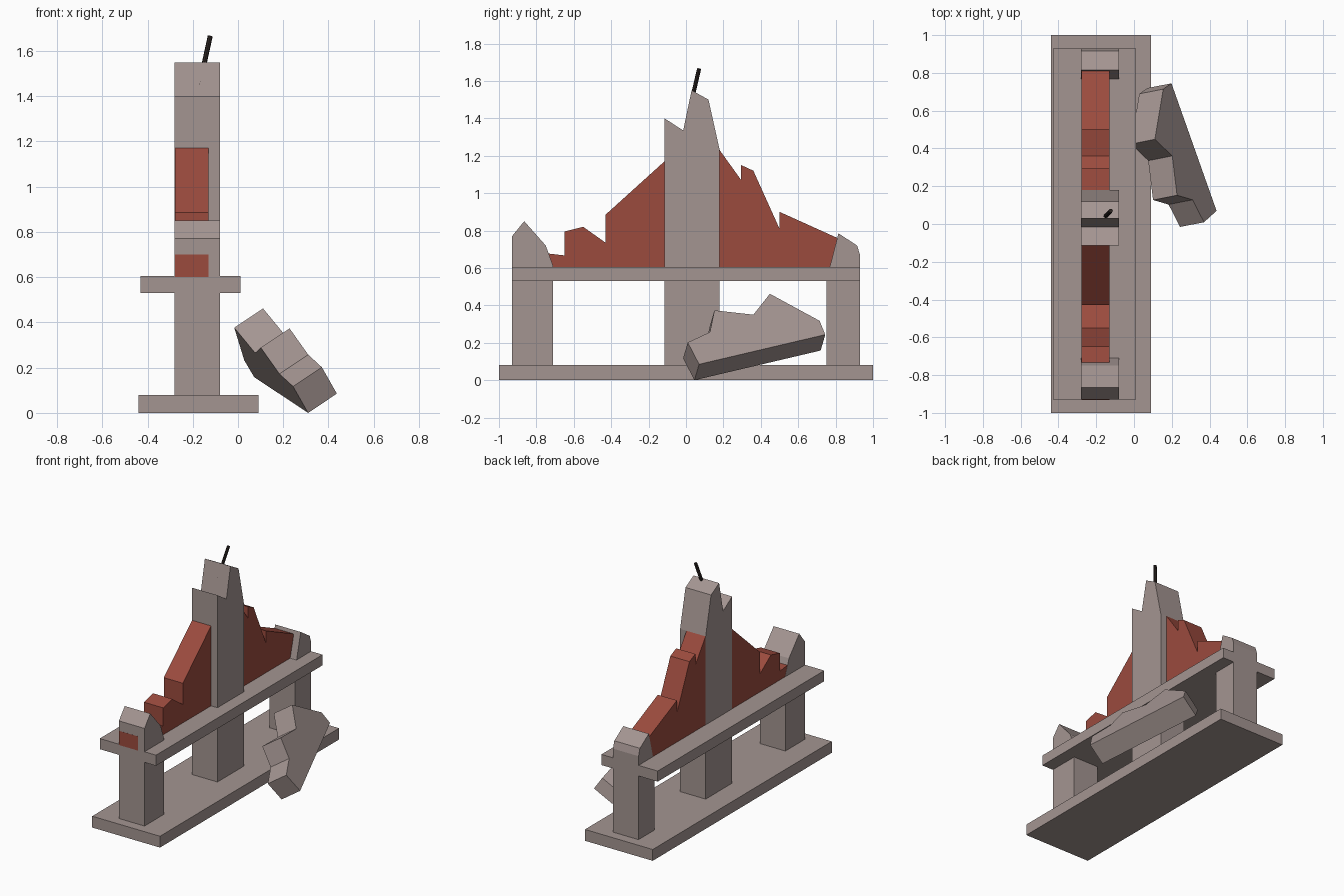
import bpy, bmesh
from mathutils import Matrix, Vector

if "Cube" in bpy.data.objects:
    bpy.data.objects.remove(bpy.data.objects["Cube"])


def material(name, rgb):
    m = bpy.data.materials.new(name)
    m.diffuse_color = (*rgb, 1)
    m.use_nodes = True
    m.node_tree.nodes["Principled BSDF"].inputs["Base Color"].default_value = m.diffuse_color
    return m


stone = material("stone", (0.37, 0.30, 0.285))
brick = material("brick", (0.33, 0.07, 0.048))
iron = material("iron", (0.025, 0.018, 0.016))


def extrude(name, profile, x0, x1, mat, matrix=Matrix.Identity(4)):
    """Extrude a (y, z) outline along x from x0 to x1."""
    bm = bmesh.new()
    face = bm.faces.new([bm.verts.new((x0, y, z)) for y, z in profile])
    new = bmesh.ops.extrude_face_region(bm, geom=[face])["geom"]
    bmesh.ops.translate(bm, vec=(x1 - x0, 0, 0),
                        verts=[v for v in new if isinstance(v, bmesh.types.BMVert)])
    bmesh.ops.recalc_face_normals(bm, faces=bm.faces[:])
    mesh = bpy.data.meshes.new(name)
    bm.to_mesh(mesh)
    bm.free()
    mesh.materials.append(mat)
    ob = bpy.data.objects.new(name, mesh)
    ob.matrix_world = matrix
    bpy.context.collection.objects.link(ob)
    return ob


def slab(name, x0, x1, y, z0, z1):
    extrude(name, [(-y, z0), (y, z0), (y, z1), (-y, z1)], x0, x1, stone)


# Floor slab and raised ledge
slab("floor_slab", -0.44, 0.09, 1.0, 0.0, 0.08)
slab("ledge", -0.43, 0.01, 0.93, 0.53, 0.605)

# Broken pillars
pillars = {
    "centre_pillar": [(-0.115, 0), (0.18, 0), (0.18, 1.23), (0.12, 1.5),
                      (0.03, 1.55), (-0.015, 1.335), (-0.115, 1.4)],
    "front_pillar": [(-0.93, 0), (-0.71, 0), (-0.71, 0.61), (-0.75, 0.72),
                     (-0.865, 0.85), (-0.93, 0.77)],
    "back_pillar": [(0.75, 0), (0.93, 0), (0.93, 0.67), (0.915, 0.72),
                    (0.815, 0.785), (0.77, 0.61), (0.75, 0.57)],
}
for name, profile in pillars.items():
    extrude(name, profile, -0.28, -0.08, stone)

# Jagged brick wall between the pillars
wall = [(-0.931, 0.6), (0.9, 0.6), (0.9, 0.72), (0.81, 0.76), (0.5, 0.9),
        (0.5, 0.81), (0.36, 1.12), (0.295, 1.15), (0.295, 1.07), (0.18, 1.23),
        (0.0, 1.27), (-0.115, 1.17), (-0.43, 0.885), (-0.43, 0.735),
        (-0.55, 0.82), (-0.65, 0.795), (-0.65, 0.667), (-0.931, 0.70)]
extrude("brick_wall", wall, -0.279, -0.13, brick)

# Fallen chunk leaning on its lower edge: local x = thickness, y = length
n = Vector((0.819, 0.161, 0.548)).normalized()
u = Vector((-0.323, 0.921, 0.218))
u = (u - n * u.dot(n)).normalized()
frame = Matrix((n, u, n.cross(u))).transposed().to_4x4()
frame.translation = (0.437, 0.07, 0.085)
chunk = [(0, 0), (0.733, 0), (0.735, 0.091), (0.536, 0.323), (0.401, 0.221),
         (0.206, 0.302), (0.132, 0.178), (-0.009, 0.147)]
extrude("fallen_chunk", chunk, -0.155, 0, stone, frame)

# Bent reinforcing bar in the top of the centre pillar
a, b = Vector((-0.17, 0.02, 1.45)), Vector((-0.123, 0.07, 1.665))
bpy.ops.mesh.primitive_cylinder_add(vertices=8, radius=0.011, depth=(b - a).length,
                                    location=(a + b) / 2,
                                    rotation=(b - a).to_track_quat("Z", "Y").to_euler())
bar = bpy.context.object
bar.name = "reinforcing_bar"
bar.data.materials.append(iron)
